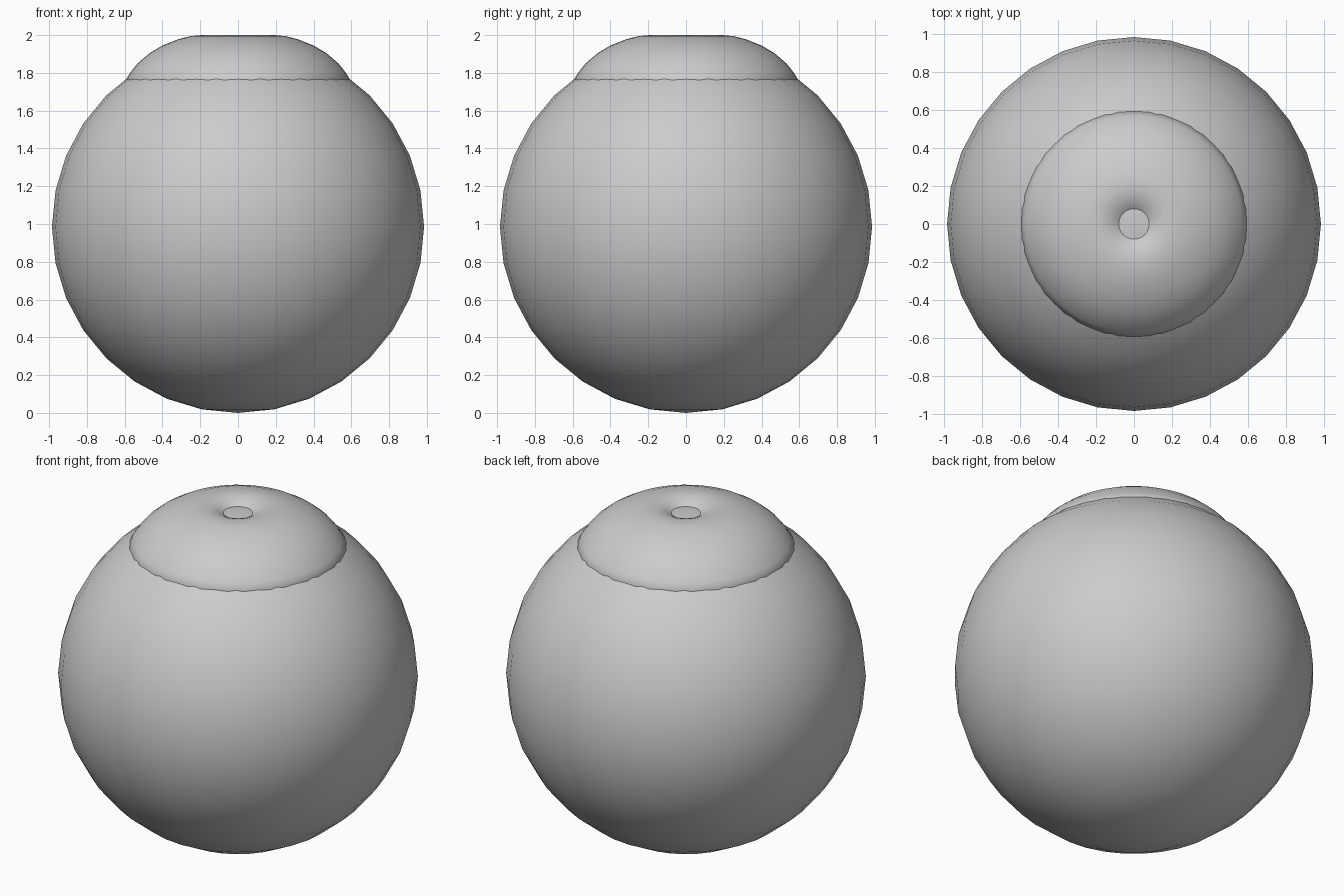
import bpy, bmesh, math

if "Cube" in bpy.data.objects:
    bpy.data.objects.remove(bpy.data.objects["Cube"])


def finish(bm, name):
    bmesh.ops.recalc_face_normals(bm, faces=bm.faces)
    mesh = bpy.data.meshes.new(name)
    bm.to_mesh(mesh)
    bm.free()
    for p in mesh.polygons:
        p.use_smooth = True
    ob = bpy.data.objects.new(name, mesh)
    bpy.context.collection.objects.link(ob)
    return ob


# Round body standing on the ground
bm = bmesh.new()
bmesh.ops.create_uvsphere(bm, u_segments=32, v_segments=16, radius=0.985)
body = finish(bm, "body")
body.location.z = 0.985

# Dimpled ring cap, lathed; the body's top shows through its centre
profile = [(0.045, 1.935), (0.08, 1.962), (0.11, 1.98), (0.145, 1.993),
           (0.19, 2.0), (0.25, 1.995), (0.32, 1.977), (0.40, 1.945),
           (0.47, 1.903), (0.53, 1.852), (0.57, 1.802), (0.597, 1.76),
           (0.58, 1.70)]
bm = bmesh.new()
verts = [bm.verts.new((r, 0, z)) for r, z in profile]
edges = [bm.edges.new(pair) for pair in zip(verts, verts[1:])]
# close the underside, hidden inside the body
edges.append(bm.edges.new((verts[-1], verts[0])))
bmesh.ops.spin(bm, geom=verts + edges, cent=(0, 0, 0), axis=(0, 0, 1),
               angle=2 * math.pi, steps=48)
bmesh.ops.remove_doubles(bm, verts=bm.verts, dist=0.0005)
finish(bm, "top_ring")
